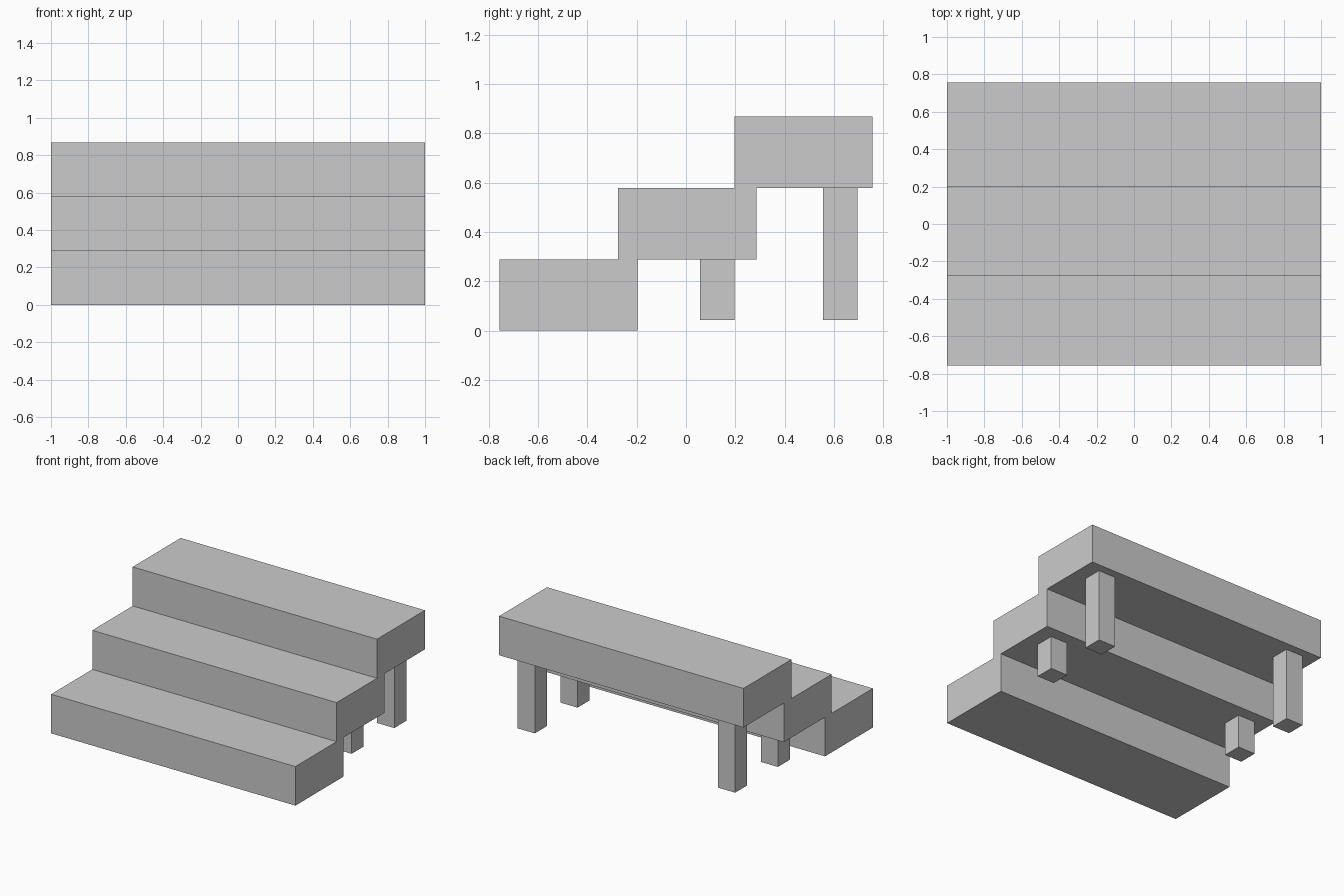
import bpy

if "Cube" in bpy.data.objects:
    bpy.data.objects.remove(bpy.data.objects["Cube"])


def box(name, x, y, z):
    """Box from (min, max) ranges on each axis."""
    bpy.ops.mesh.primitive_cube_add(size=1)
    ob = bpy.context.object
    ob.name = name
    ob.location = [(a + b) / 2 for a, b in (x, y, z)]
    ob.scale = [b - a for a, b in (x, y, z)]
    bpy.ops.object.transform_apply(location=True, rotation=False, scale=True)
    return ob


DEPTH, RISE, LEG = 0.56, 0.289, 0.14

# Three overlapping treads
for i, (name, y0) in enumerate((("lower_step", -0.757),
                                ("middle_step", -0.275),
                                ("upper_step", 0.197))):
    box(name, (-1, 1), (y0, y0 + DEPTH), (i * RISE, (i + 1) * RISE))

# Pairs of square legs under the middle and upper steps, mirrored across x = 0
for name, y0, top in (("middle_leg", 0.057, RISE), ("rear_leg", 0.556, 2 * RISE)):
    leg = box(name + "s", (0.75, 0.75 + LEG), (y0, y0 + LEG), (0.043, top))
    leg.modifiers.new("Mirror", 'MIRROR')
